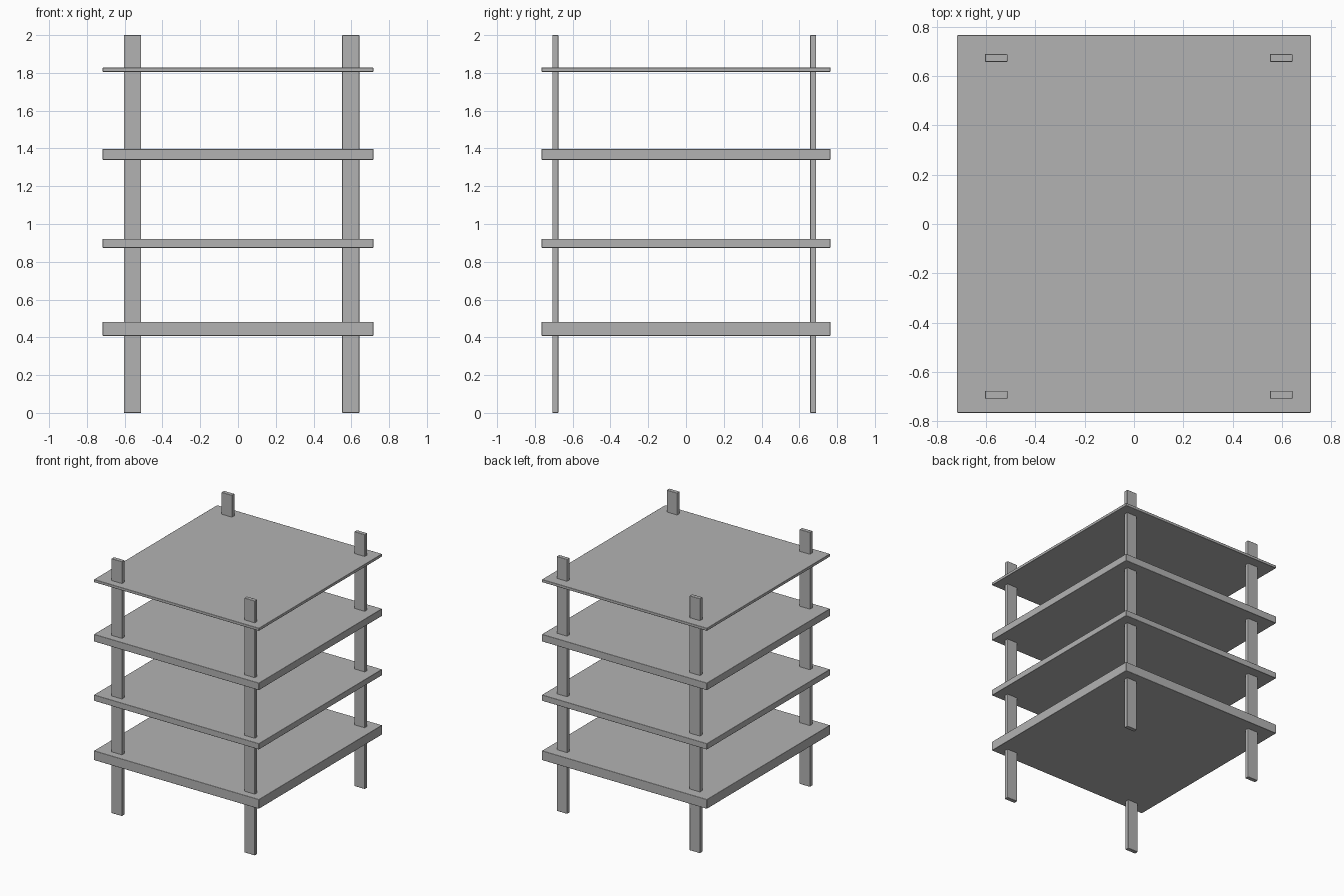
import bpy

if "Cube" in bpy.data.objects:
    bpy.data.objects.remove(bpy.data.objects["Cube"])

# Mid-dark grey shared by all parts
grey = bpy.data.materials.new("dark_grey")
grey.diffuse_color = (0.45, 0.45, 0.45, 1)
grey.use_nodes = True
grey.node_tree.nodes["Principled BSDF"].inputs["Base Color"].default_value = grey.diffuse_color


def box(name, x0, x1, y0, y1, z0, z1, bevel):
    """Axis-aligned box from its limits, with slightly eased edges."""
    bpy.ops.mesh.primitive_cube_add(
        size=1, location=((x0 + x1) / 2, (y0 + y1) / 2, (z0 + z1) / 2))
    obj = bpy.context.object
    obj.name = name
    obj.scale = (x1 - x0, y1 - y0, z1 - z0)
    bpy.ops.object.transform_apply(location=False, rotation=False, scale=True)
    obj.data.materials.append(grey)
    mod = obj.modifiers.new("eased_edges", "BEVEL")
    mod.width = bevel
    mod.segments = 2
    bpy.ops.object.shade_smooth_by_angle()
    return obj


# Four shelves at an even pitch, each with its own thickness
PITCH = 0.466
for i, thickness in enumerate((0.074, 0.047, 0.057, 0.022)):
    bottom = 0.408 + i * PITCH
    box(f"shelf_{i + 1}", -0.717, 0.717, -0.765, 0.765,
        bottom, bottom + thickness, 0.003)

# Four flat posts running through the shelves (slightly off centre)
for side, x in (("left", -0.604), ("right", 0.551)):
    for end, y in (("front", -0.708), ("back", 0.657)):
        box(f"{end}_{side}_post", x, x + 0.091, y, y + 0.032, 0, 2, 0.003)
